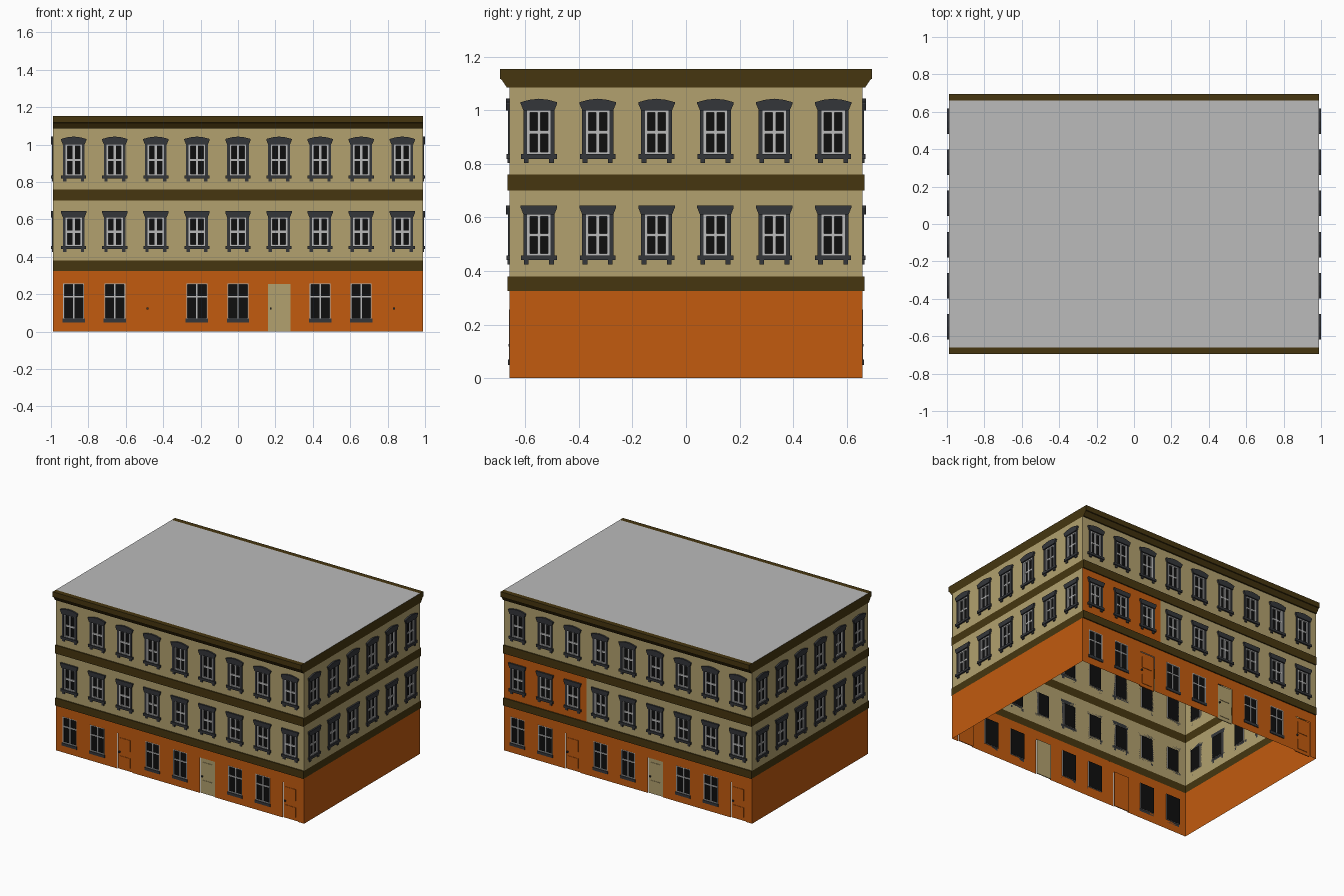
import bpy, bmesh, math
from mathutils import Matrix, Vector

if "Cube" in bpy.data.objects:
    bpy.data.objects.remove(bpy.data.objects["Cube"])

S, HW, HD = 0.2196, 0.988, 0.659   # bay spacing, half width, half depth


def mat(name, r, g, b):
    def lin(c):
        c /= 255
        return c / 12.92 if c < 0.04045 else ((c + 0.055) / 1.055) ** 2.4
    m = bpy.data.materials.new(name)
    m.diffuse_color = (lin(r), lin(g), lin(b), 1)
    m.use_nodes = True
    m.node_tree.nodes["Principled BSDF"].inputs["Base Color"].default_value = m.diffuse_color
    return m


TAN = mat("tan plaster", 178, 161, 110)
ORANGE = mat("orange plaster", 194, 91, 15)
BROWN = mat("brown trim", 70, 54, 16)
STONE = mat("dark grey stone", 52, 54, 58)
FRAME = mat("light grey frame", 186, 186, 186)
GLASS = mat("black glass", 14, 14, 14)
ROOF = mat("grey roof", 187, 187, 187)

parts = {}


def bucket(name, material):
    if name not in parts:
        parts[name] = (bmesh.new(), material)
    return parts[name][0]


class Wall:
    """One facade: u runs right, z up, d outwards."""

    def __init__(self, side, angle, half, dist):
        self.side, self.half, self.dist = side, half, dist
        self.rot = Matrix.Rotation(math.radians(angle), 3, 'Z')

    def pt(self, u, z, d):
        return self.rot @ Vector((u, -self.dist - d, z))

    def solid(self, part, m, a, b):
        # closed prism between two matching rings
        bm = bucket(self.side + "_" + part, m)
        va = [bm.verts.new(self.pt(*p)) for p in a]
        vb = [bm.verts.new(self.pt(*p)) for p in b]
        n = len(a)
        bm.faces.new(va)
        bm.faces.new(vb[::-1])
        for i in range(n):
            bm.faces.new((va[i], vb[i], vb[(i + 1) % n], va[(i + 1) % n]))

    def prism(self, part, m, poly, d0, d1):
        self.solid(part, m, [(u, z, d0) for u, z in poly], [(u, z, d1) for u, z in poly])

    def box(self, part, m, u0, u1, z0, z1, d0, d1):
        self.prism(part, m, [(u0, z0), (u1, z0), (u1, z1), (u0, z1)], d0, d1)

    def quad(self, part, m, u0, u1, z0, z1, d=0.0):
        bm = bucket(self.side + "_" + part, m)
        bm.faces.new([bm.verts.new(self.pt(u, z, d))
                      for u, z in ((u0, z0), (u1, z0), (u1, z1), (u0, z1))])

    def bay(self, part, m, u, z0, z1, hw, h0, h1):
        # wall panel with a rectangular opening
        self.quad(part, m, u - S / 2, u - hw, z0, z1)
        self.quad(part, m, u + hw, u + S / 2, z0, z1)
        self.quad(part, m, u - hw, u + hw, h1, z1)
        if h0 > z0:
            self.quad(part, m, u - hw, u + hw, z0, h0)

    def sash(self, u, hw, z0, z1, edge, bar, zb, d):
        # glass with light frame and cross bars
        self.quad("glass", GLASS, u - hw, u + hw, z0, z1, -0.008)
        for s in (-1, 1):
            a, b = sorted((u + s * hw, u + s * (hw - edge)))
            self.box("window_frames", FRAME, a, b, z0, z1, -0.007, d)
        i = hw - edge
        self.box("window_frames", FRAME, u - i, u + i, z0, z0 + edge, -0.007, d)
        self.box("window_frames", FRAME, u - i, u + i, z1 - edge, z1, -0.007, d)
        self.box("window_frames", FRAME, u - bar / 2, u + bar / 2, z0 + edge, z1 - edge, -0.007, d - .002)
        self.box("window_frames", FRAME, u - i, u + i, zb - bar / 2, zb + bar / 2, -0.007, d - .003)

    def upper_window(self, u, z0, z1, arched):
        self.sash(u, 0.045, z0, z1, 0.011, 0.012, (z0 + z1) / 2, 0.002)
        for s in (-1, 1):
            a, b = sorted((u + s * 0.044, u + s * 0.058))
            self.box("window_surrounds", STONE, a, b, z0, z1, 0, 0.006)
            a, b = sorted((u + s * 0.038, u + s * 0.056))
            self.box("sill_brackets", STONE, a, b, z0 - 0.030, z0 - 0.012, 0, 0.007)
        self.box("sills", STONE, u - 0.067, u + 0.067, z0 - 0.014, z0 + 0.003, 0, 0.011)
        # moulded head, flat or gently arched
        if arched:
            top = [(.068, .021), (.068, .027), (.035, .036), (0, .040), (-.035, .036), (-.068, .027), (-.068, .021)]
        else:
            top = [(.068, .022), (.068, .031), (-.068, .031), (-.068, .022)]
        poly = [(-.058, -.003), (.058, -.003)] + top
        self.prism("window_heads", STONE, [(u + x, z1 + z) for x, z in poly], 0, 0.012)

    def ground_window(self, u):
        self.bay("ground_wall", ORANGE, u, 0, 0.325, 0.056, 0.068, 0.257)
        self.sash(u, 0.056, 0.068, 0.257, 0.006, 0.008, 0.187, 0.001)
        self.box("ground_sills", STONE, u - 0.060, u + 0.060, 0.050, 0.070, 0, 0.006)

    def door(self, u, m, kind):
        self.bay("ground_wall", ORANGE, u, 0, 0.325, 0.060, 0, 0.255)
        self.box(kind, m, u - 0.060, u + 0.060, 0, 0.255, -0.012, -0.006)
        for z0, z1 in ((0.025, 0.095), (0.145, 0.225)):
            self.box(kind, m, u - 0.040, u + 0.040, z0, z1, -0.006, -0.003)
        self.box("door_knobs", STONE, u - 0.049, u - 0.040, 0.118, 0.128, -0.006, 0.004)


def facade(w, bays, long_side, orange_bays=()):
    for i in range(bays):
        u = (i - (bays - 1) / 2) * S
        if long_side:
            if i in (2, 8):
                w.door(u, ORANGE, "orange_doors")
            elif i == 5:
                w.door(u, TAN, "tan_door")
            else:
                w.ground_window(u)
        if i in orange_bays:
            w.bay("middle_wall_orange", ORANGE, u, 0.38, 0.70, 0.045, 0.455, 0.614)
        else:
            w.bay("middle_wall", TAN, u, 0.38, 0.70, 0.045, 0.455, 0.614)
        w.bay("top_wall", TAN, u, 0.76, 1.085, 0.045, 0.833, 1.003)
        w.upper_window(u, 0.455, 0.614, False)
        w.upper_window(u, 0.833, 1.003, True)
    h = w.half
    if long_side:
        # projecting bands and cornice
        for z0, z1 in ((0.325, 0.38), (0.70, 0.76)):
            w.box("band", BROWN, -h, h, z0, z1, 0, 0.008)
        prof = [(0, 1.085), (.010, 1.085), (.030, 1.115), (.036, 1.117), (.036, 1.154), (0, 1.154)]
        w.solid("cornice", BROWN, [(-h, z, d) for d, z in prof], [(h, z, d) for d, z in prof])
    else:
        # flush bands, plain ground floor
        w.quad("ground_wall", ORANGE, -h, h, 0, 0.325)
        for z0, z1 in ((0.325, 0.38), (0.70, 0.76), (1.085, 1.154)):
            w.quad("band", BROWN, -h, h, z0, z1)


facade(Wall("front", 0, HW, HD), 9, True)
facade(Wall("back", 180, HW, HD), 9, True, (0, 1, 2))
facade(Wall("right", 90, HD, HW), 6, False)
facade(Wall("left", 270, HD, HW), 6, False)

# flat roof
bm = bucket("roof", ROOF)
bm.faces.new([bm.verts.new((x * HW, y * HD, 1.154)) for x, y in ((-1, -1), (1, -1), (1, 1), (-1, 1))])

for name, (bm, m) in parts.items():
    if not name.endswith(("_wall", "_orange", "glass", "roof")):
        bmesh.ops.recalc_face_normals(bm, faces=bm.faces[:])
    if name in ("left_band", "right_band"):
        for f in bm.faces:
            f.normal_update()
            if f.normal.x * f.calc_center_median().x < 0:
                f.normal_flip()
    me = bpy.data.meshes.new(name)
    bm.to_mesh(me)
    bm.free()
    me.materials.append(m)
    bpy.context.collection.objects.link(bpy.data.objects.new(name, me))
